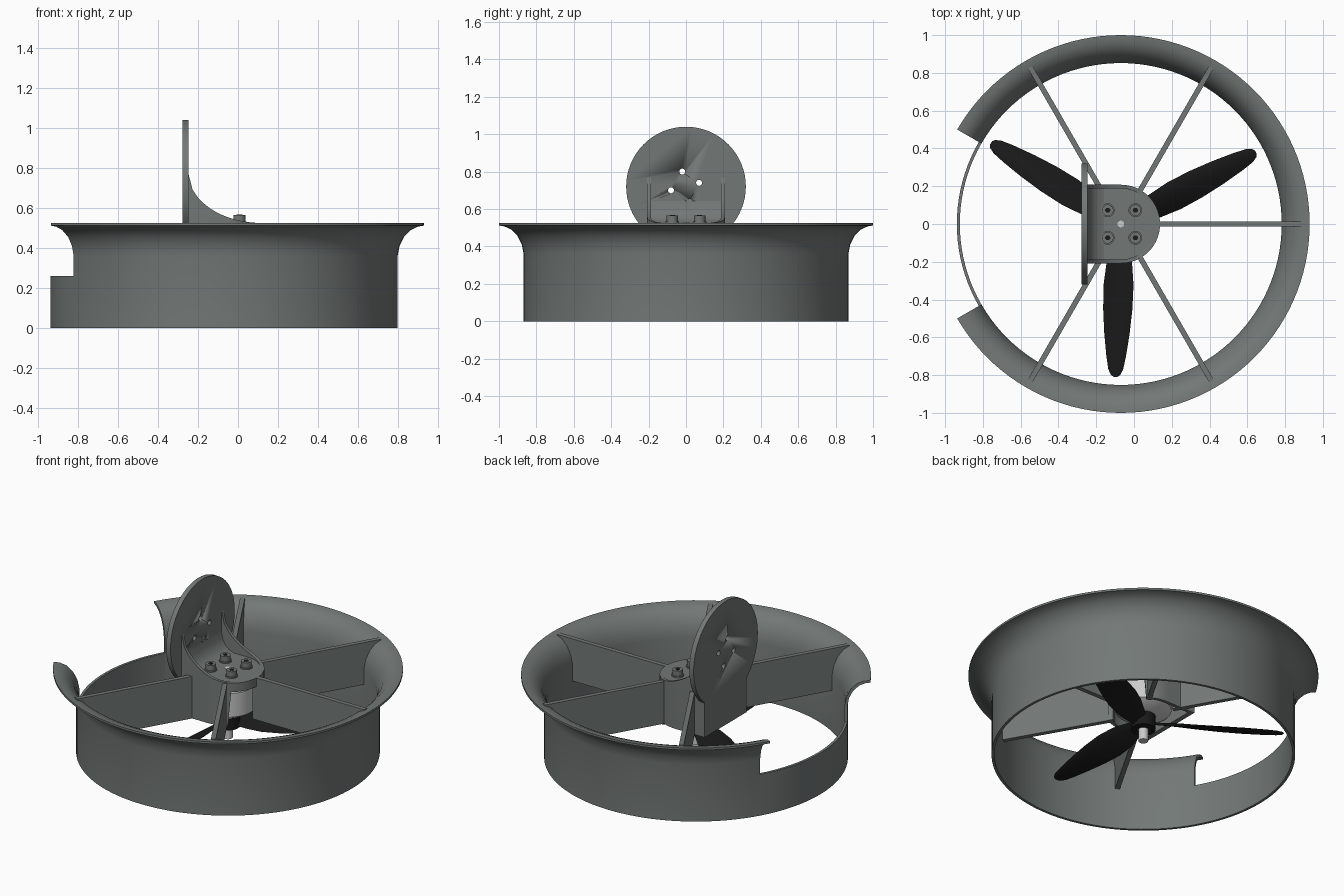
import bpy, bmesh
from math import sin, cos, radians, pi, sqrt
from mathutils import Matrix, Vector

if "Cube" in bpy.data.objects:
    bpy.data.objects.remove(bpy.data.objects["Cube"])

CX = -0.07          # axis of duct and rotor
TOP, LOW = 0.525, 0.26


def material(name, c):
    m = bpy.data.materials.new(name)
    m.diffuse_color = (*c, 1)
    m.use_nodes = True
    m.node_tree.nodes["Principled BSDF"].inputs["Base Color"].default_value = m.diffuse_color
    return m


GREY = material("duct_grey", (0.17, 0.19, 0.185))
BLACK = material("prop_black", (0.01, 0.01, 0.01))
LIGHT = material("motor_metal", (0.75, 0.75, 0.78))


def skin(name, rings, mat=GREY, smooth=True, wrap=False):
    """Join equal closed rings of points into a solid."""
    bm = bmesh.new()
    vs = [[bm.verts.new(p) for p in r] for r in rings]
    n = len(rings[0])
    for i in range(len(vs) if wrap else len(vs) - 1):
        a, b = vs[i], vs[(i + 1) % len(vs)]
        for j in range(n):
            k = (j + 1) % n
            bm.faces.new((a[j], a[k], b[k], b[j]))
    if not wrap:
        bm.faces.new(vs[0])
        bm.faces.new(vs[-1])
    bmesh.ops.recalc_face_normals(bm, faces=bm.faces)
    me = bpy.data.meshes.new(name)
    bm.to_mesh(me)
    bm.free()
    if smooth:
        me.shade_smooth()
        me.set_sharp_from_angle(angle=radians(35))
    me.materials.append(mat)
    ob = bpy.data.objects.new(name, me)
    bpy.context.collection.objects.link(ob)
    return ob


def lathe(name, profile, a0, a1, steps):
    """Sweep an (r, z) profile about the duct axis between two angles."""
    angs = [radians(a0 + (a1 - a0) * i / steps) for i in range(steps + 1)]
    return skin(name, [[(CX + r * cos(a), r * sin(a), z) for r, z in profile] for a in angs])


def disc(name, c, r, h, axis='Z', mat=GREY, n=48, r2=None):
    """Cylinder starting at c, running h along the axis."""
    rings = []
    for t, rad in ((0, r), (h, r if r2 is None else r2)):
        ring = []
        for i in range(n):
            u, v = rad * cos(2 * pi * i / n), rad * sin(2 * pi * i / n)
            ring.append(Vector(c) + Vector((u, v, t) if axis == 'Z' else (t, u, v)))
        rings.append(ring)
    return skin(name, rings, mat)


# Duct: flared wall, open over 60 degrees on the left above a low wall
flare_out = [(0.868, 0), (0.868, 0.36), (0.878, 0.41), (0.9, 0.455), (0.935, 0.49),
             (0.97, 0.507), (1.0, 0.512)]
flare_in = [(1.0, TOP), (0.965, 0.522), (0.925, 0.505), (0.888, 0.467), (0.863, 0.415),
            (0.852, 0.36), (0.852, 0)]
lathe("duct_wall", flare_out + flare_in, -150, 150, 100)
lathe("duct_low_wall", [(0.868, 0), (0.868, LOW), (0.852, LOW), (0.852, 0)], 150, 210, 20)

# Five struts whose outer ends follow the flare
strut = [(0.18, LOW), (0.855, LOW), (0.857, 0.36), (0.868, 0.415), (0.893, 0.467),
         (0.93, 0.505), (0.96, 0.515), (0.96, TOP), (0.18, TOP)]
for i, deg in enumerate((-120, -60, 0, 60, 120)):
    rot = Matrix.Translation((CX, 0, 0)) @ Matrix.Rotation(radians(deg), 4, 'Z')
    skin(f"strut_{i + 1}", [[rot @ Vector((r, y, z)) for r, z in strut] for y in (-0.014, 0.014)],
         smooth=False)


# Hub: D-shaped outline, square against the mounting plate on the left
def d_outline(r, back):
    arc = [(CX + r * cos(radians(a)), r * sin(radians(a))) for a in range(-90, 91, 5)]
    n = 8
    side = [(CX + (back - CX) * i / n, r) for i in range(1, n + 1)]
    return arc + side + [(x, -y) for x, y in reversed(side)]


def sweep_height(x):
    """Concave rise of the hub rim up to the plate."""
    t = max(0.0, min(1.0, (0.12 - x) / 0.37))
    return TOP + 0.255 * (1 - sqrt(max(0, 1 - t * t)))


outer, inner = d_outline(0.208, -0.25), d_outline(0.188, -0.25)
wall = []
for (x, y), (u, v) in zip(outer, inner):
    bottom = 0.47 if x > CX + 0.12 else LOW      # window showing the motor
    wall.append([(x, y, bottom), (x, y, sweep_height(x)), (u, v, sweep_height(x)), (u, v, bottom)])
half = len(d_outline(0.2, -0.25)) - 8
skin("hub_rim", wall[half:] + wall[:half])
skin("hub_top", [[(x, y, z) for x, y in outer] for z in (0.485, TOP)])
skin("hub_back_wall", [[(x, y, z) for x, y in ((-0.275, -0.208), (-0.245, -0.208),
                                               (-0.245, 0.208), (-0.275, 0.208))]
                       for z in (LOW, 0.6)], smooth=False)
fillet = [(-0.25, TOP - 0.01), (-0.25, 0.66), (-0.24, 0.6), (-0.222, 0.563), (-0.195, 0.538),
          (-0.16, TOP)]
skin("hub_fillet", [[(x, y, z) for x, z in fillet] for y in (-0.19, 0.19)])

# Upright mounting plate with four bolt holes
plate = disc("mounting_plate", (-0.277, 0, 0.72), 0.32, 0.03, 'X', n=64)
for i, (y, z) in enumerate(((-0.02, 0.8), (-0.08, 0.7), (0.07, 0.74), (0.02, 0.64))):
    cut = disc(f"bolt_hole_cutter_{i + 1}", (-0.4, y, z), 0.016, 0.3, 'X', n=16)
    cut.hide_render = True
    cut.hide_viewport = True
    mod = plate.modifiers.new("bolt_hole", 'BOOLEAN')
    mod.object, mod.operation, mod.solver = cut, 'DIFFERENCE', 'EXACT'

# Motor screws on the hub
for i, (sx, sy) in enumerate(((-1, -1), (1, -1), (1, 1), (-1, 1))):
    p = (CX + 0.004 + 0.073 * sx, 0.073 * sy)
    disc(f"screw_washer_{i + 1}", (*p, TOP), 0.036, 0.008, n=24)
    disc(f"screw_head_{i + 1}", (*p, TOP), 0.03, 0.04, n=24)
    disc(f"screw_socket_{i + 1}", (*p, TOP + 0.039), 0.015, 0.003, mat=BLACK, n=6)

# Motor and shaft
disc("motor_base", (CX, 0, 0.44), 0.13, 0.05, mat=LIGHT)
disc("motor_bell", (CX, 0, 0.29), 0.16, 0.15, mat=LIGHT)
disc("motor_cap", (CX, 0, 0.25), 0.09, 0.04, mat=LIGHT, r2=0.16)
disc("motor_shaft", (CX, 0, 0.09), 0.028, 0.17, mat=LIGHT, n=24)
disc("shaft_top", (CX, 0, 0.5), 0.018, 0.028, mat=LIGHT, n=16)

# Three-bladed propeller: radius, chord, pitch in degrees
disc("propeller_hub", (CX, 0, 0.165), 0.07, 0.085, mat=BLACK, n=32)
stations = [(0.04, 0.08, 35), (0.12, 0.12, 34), (0.2, 0.155, 31), (0.32, 0.175, 26),
            (0.45, 0.165, 21), (0.58, 0.14, 17), (0.7, 0.107, 14), (0.77, 0.08, 12),
            (0.8, 0.05, 11), (0.81, 0.02, 11)]
foil = [(0.5, 0), (0.4, 0.06), (0.15, 0.1), (-0.2, 0.07), (-0.5, 0.01),
        (-0.2, -0.02), (0.15, -0.04), (0.4, -0.04)]
for i in range(3):
    turn = Matrix.Translation((CX, 0, 0.205)) @ Matrix.Rotation(radians(28 + 120 * i), 4, 'Z')
    rings = []
    for r, chord, pitch in stations:
        m = turn @ Matrix.Translation((r, 0, 0)) @ Matrix.Rotation(radians(pitch), 4, 'X')
        rings.append([m @ Vector((0, c * chord, t * chord)) for c, t in foil])
    skin(f"propeller_blade_{i + 1}", rings, BLACK)
